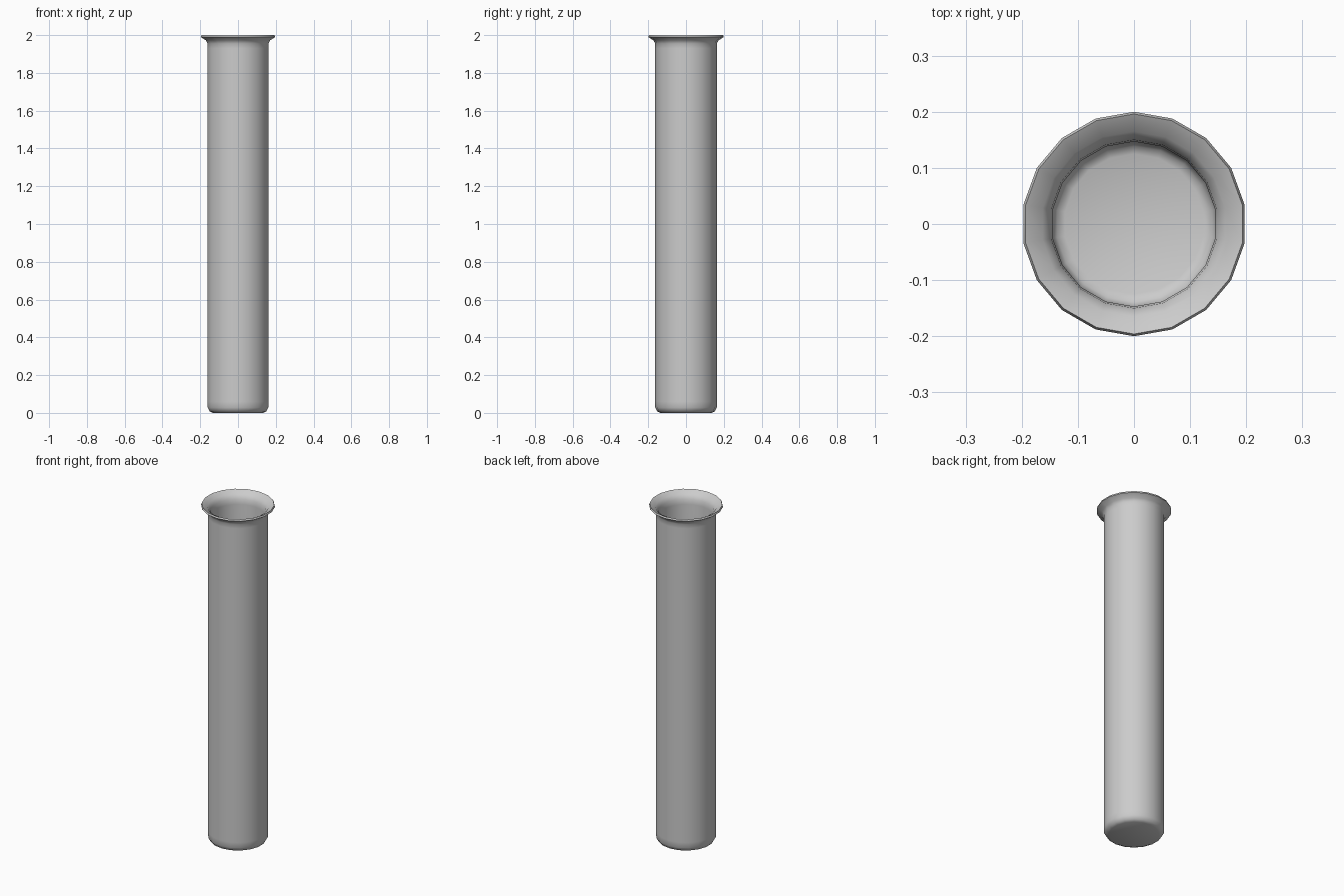
import bpy, bmesh, math

if "Cube" in bpy.data.objects:
    bpy.data.objects.remove(bpy.data.objects["Cube"])

SIDES = 18

# Wall profile (radius, z): outer base, up to the flared lip, then down inside
profile = [
    (0.135, 0.0), (0.152, 0.008), (0.163, 0.028), (0.163, 0.06),
    (0.163, 1.93), (0.163, 1.955), (0.172, 1.972), (0.2, 1.99),
    (0.196, 2.0),
    (0.165, 1.983), (0.15, 1.96), (0.147, 1.93),
    (0.147, 0.06), (0.147, 0.035), (0.139, 0.021), (0.125, 0.015),
]

bm = bmesh.new()
rings = []
for r, z in profile:
    ring = []
    for i in range(SIDES):
        a = math.pi / 2 + 2 * math.pi * i / SIDES
        ring.append(bm.verts.new((r * math.cos(a), r * math.sin(a), z)))
    rings.append(ring)

# Skin neighbouring rings
for low, high in zip(rings, rings[1:]):
    for i in range(SIDES):
        j = (i + 1) % SIDES
        bm.faces.new((low[i], low[j], high[j], high[i]))

# Underside and inner floor
bm.faces.new(list(reversed(rings[0])))
bm.faces.new(rings[-1])
bmesh.ops.recalc_face_normals(bm, faces=bm.faces)

mesh = bpy.data.meshes.new("test_tube")
bm.to_mesh(mesh)
bm.free()
tube = bpy.data.objects.new("test_tube", mesh)
bpy.context.collection.objects.link(tube)

# Smooth walls, crisp lip edge
bpy.context.view_layer.objects.active = tube
tube.select_set(True)
bpy.ops.object.shade_smooth_by_angle(angle=math.radians(50))
